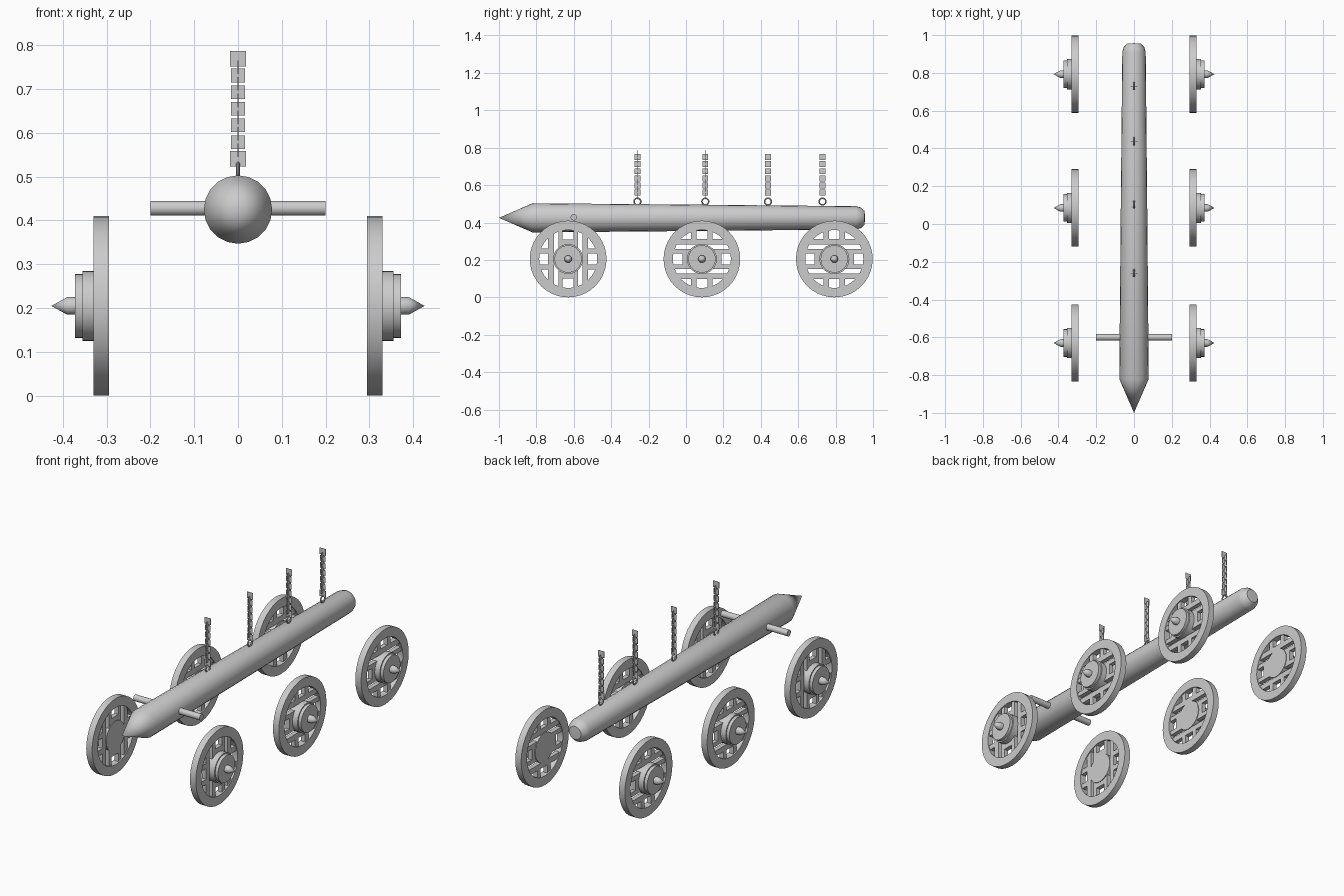
import bpy, bmesh, math
from mathutils import Vector

cube = bpy.data.objects.get("Cube")
if cube:
    bpy.data.objects.remove(cube, do_unlink=True)

GREY = (0.6, 0.6, 0.6, 1)
grey = bpy.data.materials.new("plain grey")
grey.use_nodes = True
grey.diffuse_color = GREY
grey.node_tree.nodes["Principled BSDF"].inputs["Base Color"].default_value = GREY


def finish(bm, name, location=(0, 0, 0)):
    """Turn a bmesh into a named, shaded object."""
    bmesh.ops.recalc_face_normals(bm, faces=bm.faces)
    mesh = bpy.data.meshes.new(name)
    bm.to_mesh(mesh)
    bm.free()
    mesh.materials.append(grey)
    obj = bpy.data.objects.new(name, mesh)
    obj.location = location
    bpy.context.collection.objects.link(obj)
    bpy.ops.object.select_all(action='DESELECT')
    obj.select_set(True)
    bpy.context.view_layer.objects.active = obj
    bpy.ops.object.shade_smooth_by_angle(angle=math.radians(32))
    return obj


def lathe(bm, profile, axis, sides, closed=False):
    """Revolve (position, radius) pairs round the x or y axis."""
    pts = []
    for along, radius in profile:
        pts.append(bm.verts.new((along, 0, radius) if axis == 'x' else (0, along, radius)))
    pairs = list(zip(pts, pts[1:]))
    if closed:
        pairs.append((pts[-1], pts[0]))
    edges = [bm.edges.new(p) for p in pairs]
    bmesh.ops.spin(bm, geom=pts + edges, cent=(0, 0, 0), angle=math.tau, steps=sides,
                   axis=(1, 0, 0) if axis == 'x' else (0, 1, 0), use_merge=True)
    bmesh.ops.remove_doubles(bm, verts=bm.verts, dist=0.0001)


def box(bm, center, size):
    verts = bmesh.ops.create_cube(bm, size=1)["verts"]
    bmesh.ops.scale(bm, vec=Vector(size), verts=verts)
    bmesh.ops.translate(bm, vec=Vector(center), verts=verts)


# Log with a pointed front and a rounded rear
bm = bmesh.new()
lathe(bm, [(-1, 0), (-0.82, 0.078), (0.1, 0.07), (0.91, 0.062), (0.935, 0.055),
           (0.955, 0.036), (0.957, 0)], 'y', 20)
finish(bm, "ram_log", (0, 0, 0.425))

# Cross bar through the log
bm = bmesh.new()
lathe(bm, [(-0.2, 0), (-0.2, 0.017), (0.2, 0.017), (0.2, 0)], 'x', 16)
finish(bm, "cross_bar", (0, -0.6, 0.428))


def slat(bm, x, along, across, length, width, upright):
    """One flat slat in the wheel plane; upright swaps the two directions."""
    y, z, sy, sz = along, across, length, width
    if upright:
        y, z, sy, sz = z, y, sz, sy
    box(bm, (x, y, z), (0.024, sy, sz))


def wheel(side, label, y, upright):
    place = (0, y, 0.205)
    # Rim
    bm = bmesh.new()
    lathe(bm, [(side * x, r) for x, r in
               ((0.295, 0.155), (0.295, 0.205), (0.33, 0.205), (0.33, 0.155))], 'x', 40, True)
    finish(bm, label + "_rim", place)
    # Lattice of slats
    bm = bmesh.new()
    x = side * 0.3125
    for a in (-1, 1):
        for offset, width in ((0.041, 0.024), (0.092, 0.03)):
            reach = math.sqrt(0.18 ** 2 - (offset + width / 2) ** 2)
            slat(bm, x, 0, a * offset, 2 * reach, width, upright)
        slat(bm, x, a * 0.085, 0, 0.04, 0.07, upright)
        for b in (-1, 1):
            slat(bm, x, a * 0.043, b * 0.133, 0.028, 0.06, upright)
    finish(bm, label + "_slats", place)
    # Stepped hub with a spike
    bm = bmesh.new()
    lathe(bm, [(side * x, r) for x, r in
               ((0.297, 0), (0.297, 0.08), (0.355, 0.08), (0.355, 0.073), (0.372, 0.073),
                (0.372, 0.02), (0.39, 0.02), (0.426, 0))], 'x', 32)
    finish(bm, label + "_hub", place)


for side, side_name in ((1, "left"), (-1, "right")):
    for row, y, upright in (("front", -0.63, True), ("middle", 0.085, False), ("rear", 0.793, False)):
        wheel(side, f"{row}_{side_name}_wheel", y, upright)

# Four rings on the log, each holding a hanging chain of crossed flat links
for i, y in enumerate((-0.26, 0.103, 0.438, 0.73)):
    bpy.ops.mesh.primitive_torus_add(location=(0, y, 0.512), rotation=(0, math.pi / 2, 0),
                                     major_radius=0.018, minor_radius=0.004,
                                     major_segments=20, minor_segments=8)
    ring = bpy.context.object
    ring.name = f"ring_{i + 1}"
    ring.data.materials.append(grey)
    bpy.ops.object.shade_smooth_by_angle(angle=math.radians(40))

    bm = bmesh.new()
    for n in range(13):
        z = 0.541 + n * 0.019
        size = 0.036 if n in (0, 12) else 0.031
        thin = 0.0015
        box(bm, (0, y, z), (thin, size, size) if n % 2 else (size, thin, size))
    finish(bm, f"chain_{i + 1}")
